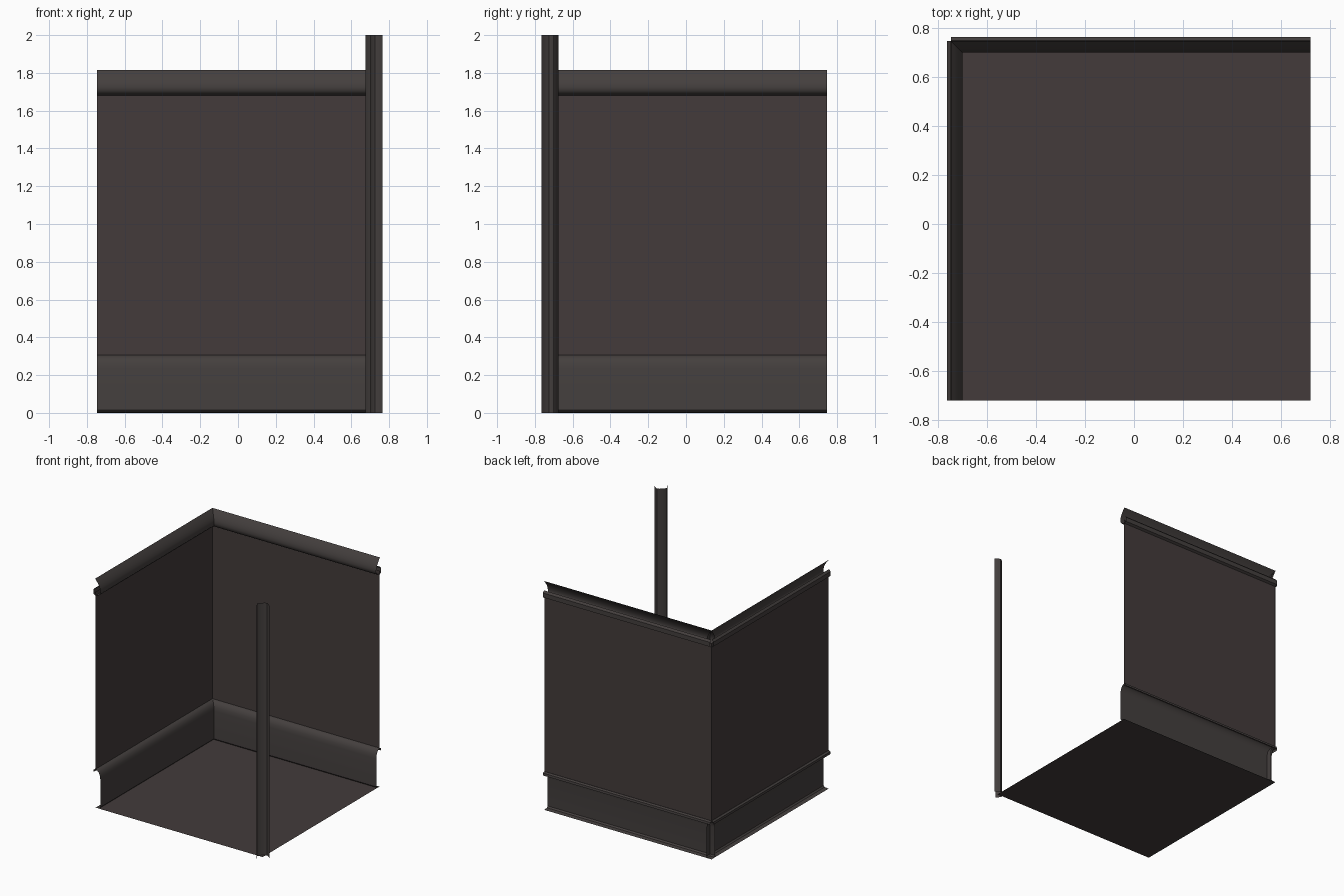
import bpy
import math

if "Cube" in bpy.data.objects:
    bpy.data.objects.remove(bpy.data.objects["Cube"])

def material(name, rgb):
    m = bpy.data.materials.new(name)
    m.diffuse_color = (*rgb, 1)
    m.use_nodes = True
    m.node_tree.nodes["Principled BSDF"].inputs["Base Color"].default_value = m.diffuse_color
    return m

panel_mat = material("dark brown panel", (0.056, 0.044, 0.043))
trim_mat = material("dark grey trim", (0.058, 0.050, 0.048))

def sweep(name, start, end, mat):
    """Open sheet between two matching rows of points."""
    n = len(start)
    faces = [(i, i + 1, n + i + 1, n + i) for i in range(n - 1)]
    me = bpy.data.meshes.new(name)
    me.from_pydata(start + end, [], faces)
    me.materials.append(mat)
    ob = bpy.data.objects.new(name, me)
    bpy.context.collection.objects.link(ob)
    bpy.context.view_layer.objects.active = ob
    ob.select_set(True)
    bpy.ops.object.shade_smooth_by_angle(angle=math.radians(40))
    ob.select_set(False)
    return ob

NEAR, FAR = 0.72, 0.746   # open end and overlapping corner end of each run

def back_run(name, prof, mat):
    sweep(name, [(-FAR, d, z) for d, z in prof], [(NEAR, d, z) for d, z in prof], mat)

def left_run(name, prof, mat):
    sweep(name, [(-d, -NEAR, z) for d, z in prof], [(-d, FAR, z) for d, z in prof], mat)

# profiles: (distance out from room centre, height), listed top to bottom
wall = [(0.745, 1.71), (0.745, 0.29)]
cornice = [(0.748, 1.814), (0.732, 1.795), (0.716, 1.772), (0.705, 1.748),
           (0.700, 1.725), (0.703, 1.705), (0.715, 1.69), (0.745, 1.68)]
cornice_back = [(0.749, 1.74), (0.763, 1.725), (0.763, 1.69), (0.745, 1.68)]
base = [(0.763, 0.28), (0.761, 0.298), (0.748, 0.306), (0.732, 0.302),
        (0.716, 0.287), (0.706, 0.265), (0.702, 0.235), (0.702, 0.015),
        (0.712, 0.004), (0.745, 0.0)]

for side, run in (("back", back_run), ("left", left_run)):
    run(side + "_wall", wall, panel_mat)
    run(side + "_cornice", cornice, trim_mat)
    run(side + "_cornice_flange", cornice_back, trim_mat)
    run(side + "_baseboard", base, trim_mat)

# floor panel
sweep("floor", [(-0.72, -0.72, 0.002), (0.72, -0.72, 0.002)],
      [(-0.72, 0.72, 0.002), (0.72, 0.72, 0.002)], panel_mat)

# corner post: open channel, symmetric about the room diagonal
half = [(0.701, -0.765), (0.690, -0.752), (0.683, -0.740), (0.676, -0.726), (0.682, -0.712)]
post = half + [(-y, -x) for x, y in reversed(half)]
sweep("corner_post", [(x, y, 2.0) for x, y in post],
      [(x, y, 0.0) for x, y in post], trim_mat)
